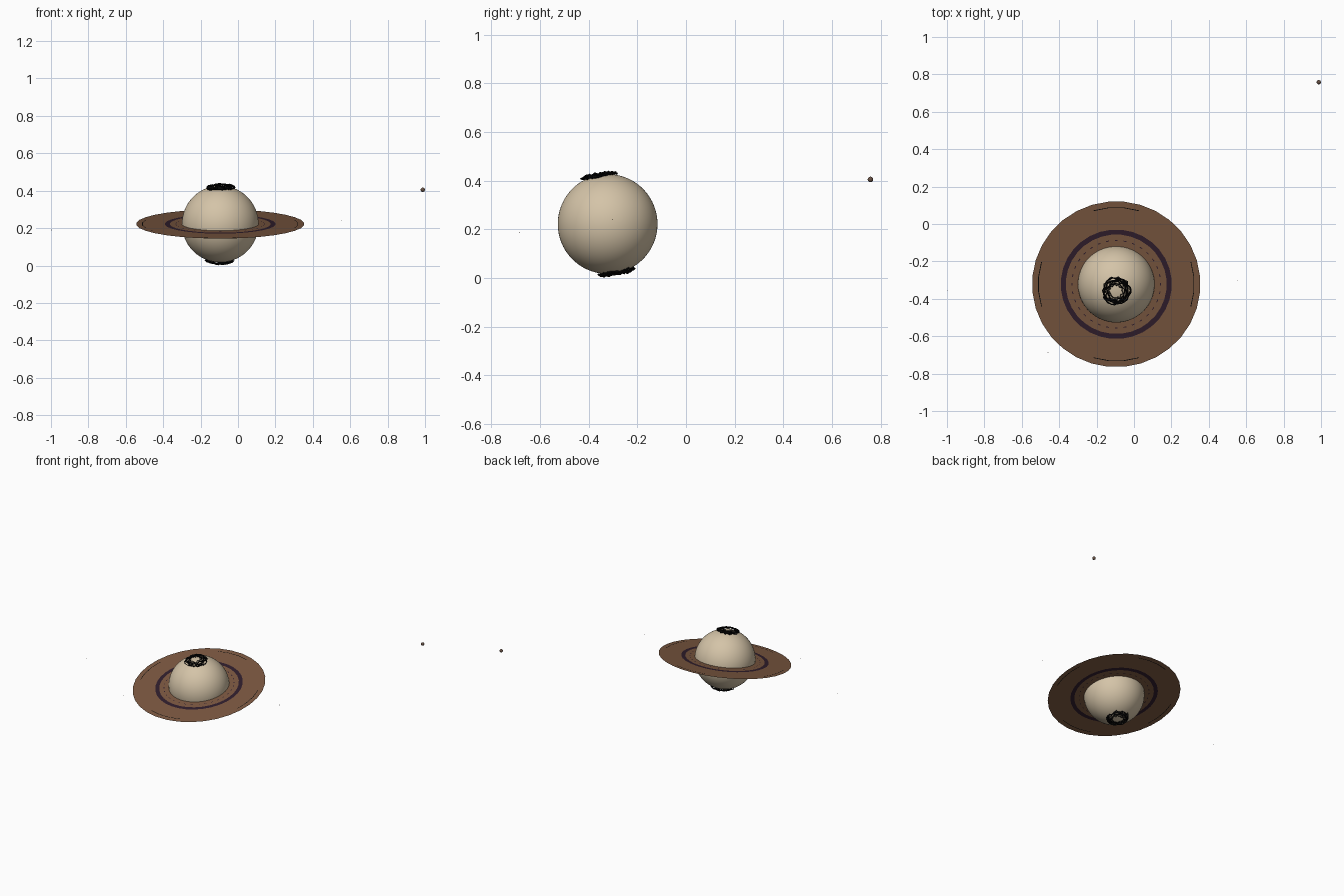
import bpy, bmesh, math, random
from mathutils import Matrix, Vector

if "Cube" in bpy.data.objects:
    bpy.data.objects.remove(bpy.data.objects["Cube"])

random.seed(4)
CENTRE = Vector((-0.095, -0.322, 0.222))
R = 0.205
TILT = Matrix.Translation(CENTRE) @ Matrix.Rotation(math.radians(10), 4, 'X')


def mat(name, rgb):
    m = bpy.data.materials.new(name)
    m.diffuse_color = (*rgb, 1)
    m.use_nodes = True
    m.node_tree.nodes["Principled BSDF"].inputs["Base Color"].default_value = m.diffuse_color
    return m


TAN = mat("pale tan", (0.66, 0.55, 0.39))
BROWN = mat("ring brown", (0.20, 0.098, 0.052))
PURPLE = mat("dark purple", (0.030, 0.013, 0.026))
BLACK = mat("black", (0.002, 0.002, 0.002))
GREY = mat("moon grey brown", (0.14, 0.085, 0.06))


def finish(bm, name, mats, matrix, smooth=False):
    me = bpy.data.meshes.new(name)
    bm.to_mesh(me)
    bm.free()
    for m in mats:
        me.materials.append(m)
    for p in me.polygons:
        p.use_smooth = smooth
    ob = bpy.data.objects.new(name, me)
    ob.matrix_world = matrix
    bpy.context.collection.objects.link(ob)
    return ob


def ball(name, r, m, matrix, seg=16):
    bm = bmesh.new()
    bmesh.ops.create_uvsphere(bm, u_segments=seg, v_segments=seg // 2, radius=r)
    finish(bm, name, [m], matrix, True)


# planet
ball("planet", R, TAN, TILT, 64)

# flat 32-sided ring with painted bands
bm = bmesh.new()
radii = [0.2, 0.236, 0.241, 0.27, 0.297, 0.415, 0.419, 0.45]
SIDES, SUB = 32, 3
N = SIDES * SUB
loops = []
for r in radii:
    loop = []
    for i in range(N):
        k, t = divmod(i, SUB)
        a0 = 2 * math.pi * (k + 0.5) / SIDES
        a1 = a0 + 2 * math.pi / SIDES
        p = Vector((math.cos(a0), math.sin(a0), 0)).lerp(
            Vector((math.cos(a1), math.sin(a1), 0)), t / SUB)
        loop.append(bm.verts.new(p * r))
    loops.append(loop)
for b in range(len(radii) - 1):
    for i in range(N):
        j = (i + 1) % N
        f = bm.faces.new((loops[b][i], loops[b + 1][i], loops[b + 1][j], loops[b][j]))
        c = f.calc_center_median()
        a = math.atan2(c.y, c.x)
        if b == 3 or (b == 1 and i % 3 == 1):
            f.material_index = 1
        elif b == 5 and abs(math.sin(2 * a)) < 0.55:
            f.material_index = 2
finish(bm, "ring", [BROWN, PURPLE, BLACK], TILT)


# ragged storm swirl around each pole
def swirl(name, sign):
    bm = bmesh.new()
    for base, width in ((0.036, 0.003), (0.045, 0.004), (0.052, 0.005),
                        (0.058, 0.005), (0.064, 0.005), (0.069, 0.004), (0.073, 0.004)):
        n = 26
        ox, oy = random.uniform(-0.004, 0.004), random.uniform(-0.004, 0.004)
        rings = []
        for i in range(n):
            a = 2 * math.pi * i / n
            r = base + random.uniform(-0.006, 0.006)
            w = width * random.uniform(0.6, 1.1)
            h = math.sqrt(R * R - r * r) + 0.006 + random.uniform(-0.003, 0.007)
            d = Vector((math.cos(a), math.sin(a), 0))
            c = d * r + Vector((ox, oy, sign * h))
            up = Vector((0, 0, w))
            rings.append([bm.verts.new(c + v) for v in (d * w, up, -d * w, -up)])
        for i in range(n):
            p, q = rings[i], rings[(i + 1) % n]
            for k in range(4):
                m = (k + 1) % 4
                bm.faces.new((p[k], q[k], q[m], p[m]))
    bmesh.ops.recalc_face_normals(bm, faces=bm.faces)
    finish(bm, name, [BLACK], TILT)


swirl("north_swirl", 1)
swirl("south_swirl", -1)

# one large moon and three tiny ones
for name, pos, r in (("large_moon", (0.988, 0.758, 0.405), 0.0115),
                     ("tiny_moon_left", (-0.998, -0.357, 0.19), 0.002),
                     ("tiny_moon_right", (0.552, -0.303, 0.24), 0.002),
                     ("tiny_moon_front", (-0.46, -0.685, 0.187), 0.002)):
    ball(name, r, GREY, Matrix.Translation(pos))
